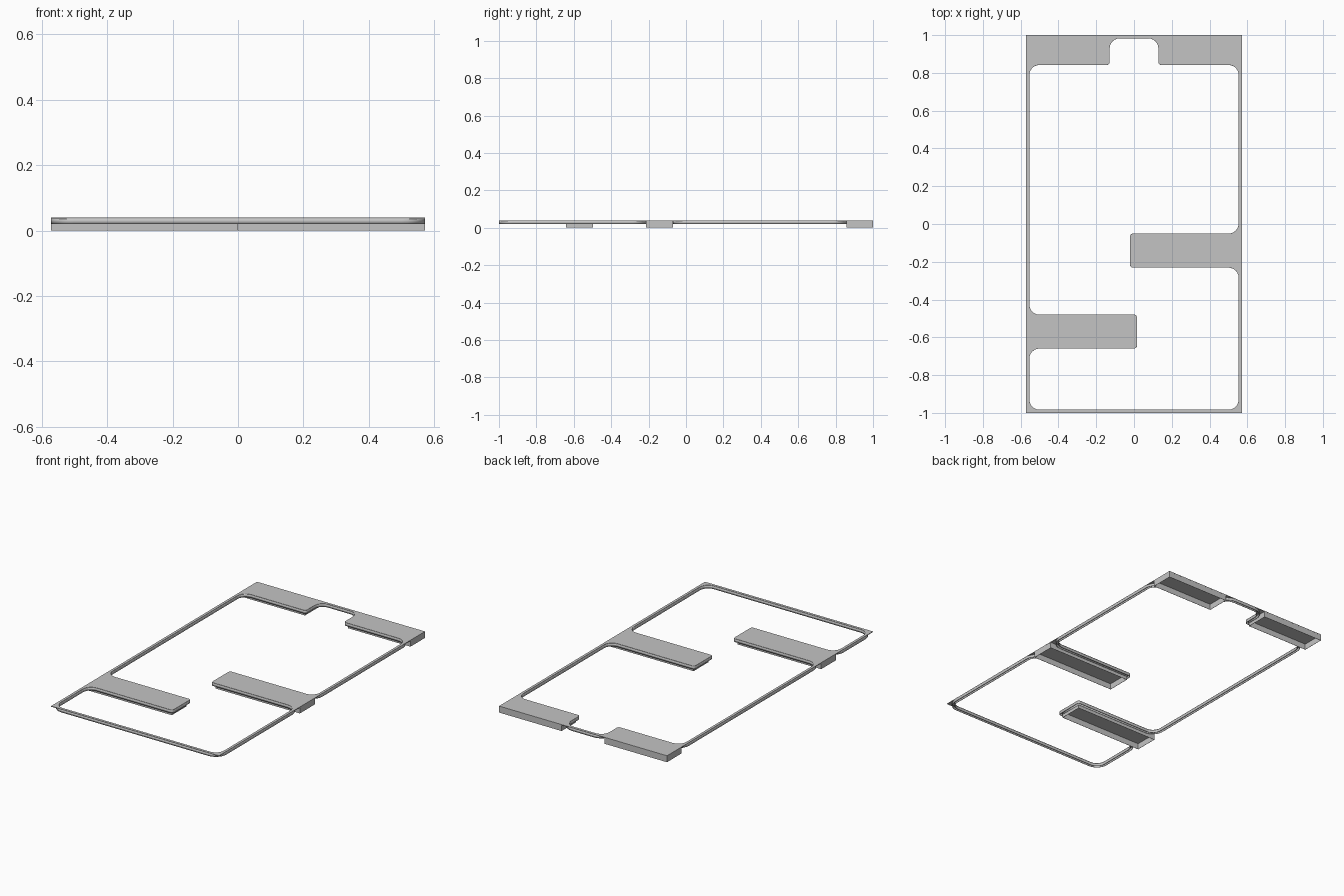
import bpy
import bmesh
from math import sin, cos, pi
from mathutils import Vector

cube = bpy.data.objects.get("Cube")
if cube:
    bpy.data.objects.remove(cube, do_unlink=True)

HALF_X, HALF_Y, TOP = 0.571, 1.0, 0.04
RIM = 0.016          # width of the channel around the opening
RIM_BASE = 0.02      # underside of the channel
BIG, SMALL = 0.055, 0.014

grey = bpy.data.materials.new("light_grey")
grey.use_nodes = True
grey.diffuse_color = (0.55, 0.55, 0.55, 1)
grey.node_tree.nodes["Principled BSDF"].inputs["Base Color"].default_value = (0.55, 0.55, 0.55, 1)


def rounded_loop(corners, grow=0.0, steps=6):
    """Counter-clockwise right-angled outline with rounded corners, offset outward by grow."""
    points = []
    for i, (x, y, radius) in enumerate(corners):
        here = Vector((x, y))
        din = (here - Vector(corners[i - 1][:2])).normalized()
        dout = (Vector(corners[(i + 1) % len(corners)][:2]) - here).normalized()
        convex = din.cross(dout) > 0
        r = max(radius + (grow if convex else -grow), 0)
        tip = here + (din - dout) * (grow if convex else -grow)
        if r < 0.001:
            points.append(tip)
            continue
        centre = tip + (dout - din) * r
        for k in range(steps + 1):
            a = pi / 2 * k / steps
            points.append(centre - dout * r * cos(a) + din * r * sin(a))
    return points


def finish(bm, name, thickness, offset):
    mesh = bpy.data.meshes.new(name)
    bm.to_mesh(mesh)
    bm.free()
    mesh.materials.append(grey)
    obj = bpy.data.objects.new(name, mesh)
    bpy.context.collection.objects.link(obj)
    solid = obj.modifiers.new("thickness", 'SOLIDIFY')
    solid.thickness = thickness
    solid.offset = offset
    return obj


def wall(name, points, low, high):
    """Thin upright sheet that follows a closed outline."""
    bm = bmesh.new()
    rows = [[bm.verts.new((p.x, p.y, z)) for p in points] for z in (low, high)]
    for i in range(len(points)):
        bm.faces.new((rows[0][i - 1], rows[0][i], rows[1][i], rows[1][i - 1]))
    return finish(bm, name, 0.002, 0)


def rectangle(x0, x1, y0, y1):
    return [Vector(p) for p in ((x0, y0), (x1, y0), (x1, y1), (x0, y1))]


# Opening outline, running around the two arms and the rear notch
IN_X, IN_Y = HALF_X - RIM, HALF_Y - RIM
opening = [
    (-IN_X, -IN_Y, BIG), (IN_X, -IN_Y, BIG),
    (IN_X, -0.23, BIG), (-0.02, -0.23, SMALL), (-0.02, -0.052, SMALL), (IN_X, -0.052, BIG),
    (IN_X, 0.843, BIG), (0.13, 0.843, SMALL), (0.13, IN_Y, BIG),
    (-0.13, IN_Y, BIG), (-0.13, 0.843, SMALL), (-IN_X, 0.843, BIG),
    (-IN_X, -0.481, BIG), (0.015, -0.481, SMALL), (0.015, -0.658, SMALL), (-IN_X, -0.658, BIG),
]
inner = rounded_loop(opening)

# Top sheet with the opening cut out
bm = bmesh.new()
edges = []
for loop in (rectangle(-HALF_X, HALF_X, -HALF_Y, HALF_Y), inner):
    verts = [bm.verts.new((p.x, p.y, TOP)) for p in loop]
    edges += [bm.edges.new((verts[i - 1], verts[i])) for i in range(len(verts))]
bmesh.ops.triangle_fill(bm, use_beauty=True, edges=edges, normal=(0, 0, 1))
for face in bm.faces:
    face.normal_update()
    if face.normal.z < 0:
        face.normal_flip()
finish(bm, "top_sheet", 0.004, -1)

# Channel walls below the sheet
rim_high = TOP - 0.002
for name, points in (("opening_lip", inner),
                     ("channel_outer_wall", rounded_loop(opening, RIM - 0.001))):
    lip = wall(name, points, RIM_BASE, rim_high)
    bpy.ops.object.select_all(action='DESELECT')
    lip.select_set(True)
    bpy.context.view_layer.objects.active = lip
    bpy.ops.object.shade_smooth_by_angle()

# Hollow boxes, open below, under the arms and the rear corners
edge = HALF_X - 0.001
boxes = {
    "right_arm_box": (-edge, -0.001, -0.642, -0.498),
    "left_arm_box": (-0.003, edge, -0.214, -0.069),
    "rear_right_box": (-edge, -0.147, 0.86, HALF_Y - 0.001),
    "rear_left_box": (0.147, edge, 0.86, HALF_Y - 0.001),
}
for name, bounds in boxes.items():
    wall(name, rectangle(*bounds), 0, rim_high)
